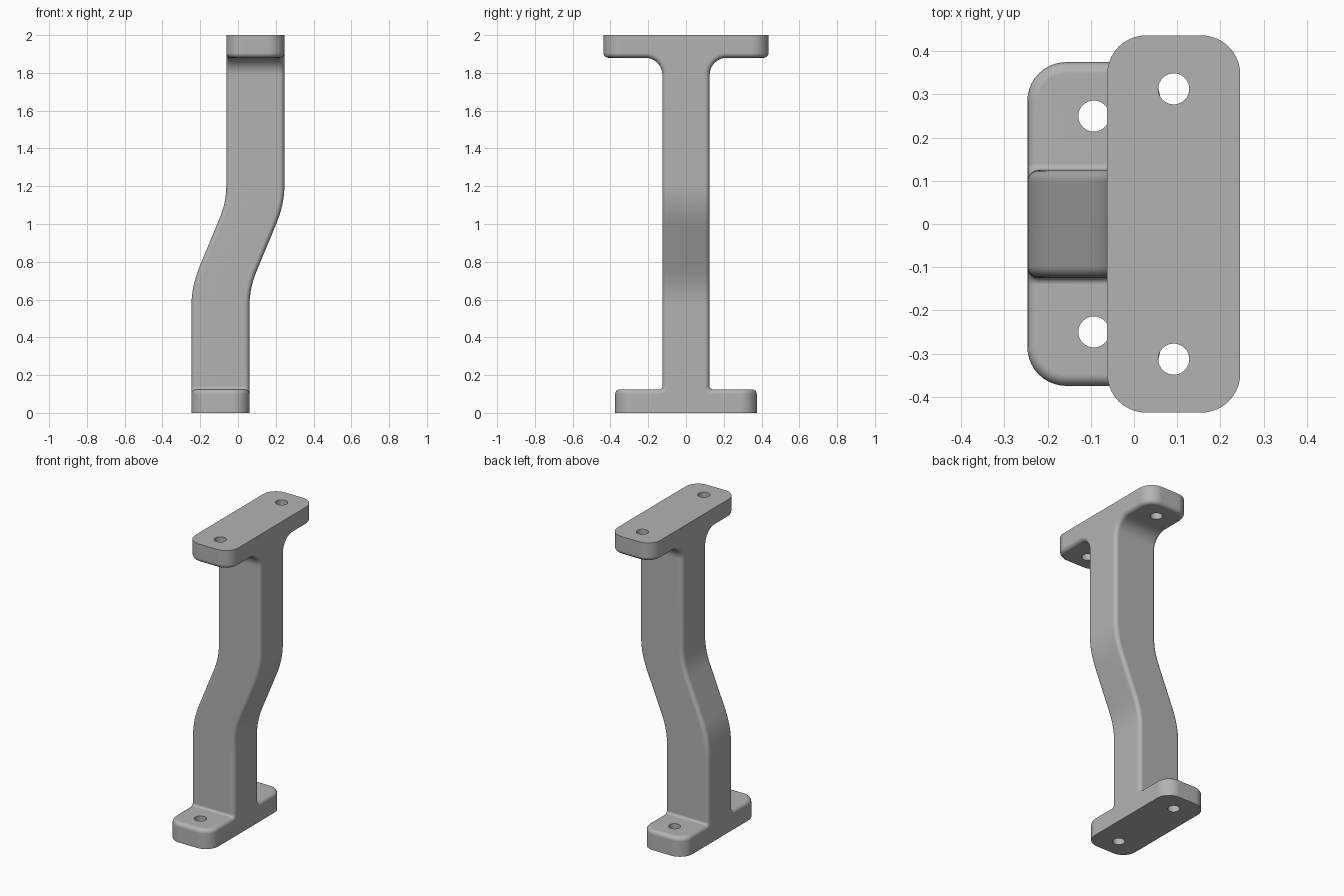
import bpy, bmesh
from math import sin, cos, pi, radians
from mathutils import Vector

if "Cube" in bpy.data.objects:
    bpy.data.objects.remove(bpy.data.objects["Cube"])

HALF_X = 0.153      # half depth of the straight post
POST_Y = 0.125      # half width of the post
FOOT = dict(y=0.375, z=0.125, fillet=0.015, x=-0.093, hole=0.25)
HEAD = dict(y=0.437, z=1.88, fillet=0.09, x=0.092, hole=0.313)

# Grey metal
metal = bpy.data.materials.new("Grey metal")
metal.use_nodes = True
metal.diffuse_color = (0.45, 0.45, 0.45, 1)
metal.node_tree.nodes["Principled BSDF"].inputs["Base Color"].default_value = metal.diffuse_color


def fillet(flange, side, steps=8):
    """Arc from the flange face to the post (side is +1 above, -1 below)."""
    r = flange["fillet"]
    cy, cz = POST_Y + r, flange["z"] + side * r
    return [(cy - r * sin(a), cz - side * r * cos(a))
            for a in (i * pi / 2 / steps for i in range(steps + 1))]


def ramp(z, a, b, c, d):
    """0 to 1 with a rounded start a-b, a straight b-c and a rounded end c-d."""
    total = (b - a) / 2 + (c - b) + (d - c) / 2
    if z <= a:
        return 0
    if z < b:
        return (z - a) ** 2 / (2 * (b - a)) / total
    if z < c:
        return ((b - a) / 2 + z - b) / total
    if z < d:
        return 1 - (d - z) ** 2 / (2 * (d - c)) / total
    return 1


# Outline of the two flanges and the post, extruded along x
half = [(FOOT["y"], 0), (FOOT["y"], FOOT["z"])] + fillet(FOOT, 1)
half += list(reversed(fillet(HEAD, -1))) + [(HEAD["y"], HEAD["z"]), (HEAD["y"], 2)]
outline = half + [(-y, z) for y, z in reversed(half)]
bm = bmesh.new()
face = bm.faces.new([bm.verts.new((-HALF_X, y, z)) for y, z in outline])
grown = bmesh.ops.extrude_face_region(bm, geom=[face])["geom"]
bmesh.ops.translate(bm, vec=(2 * HALF_X, 0, 0),
                    verts=[g for g in grown if isinstance(g, bmesh.types.BMVert)])
bmesh.ops.recalc_face_normals(bm, faces=bm.faces)


def bevel(edges, width, segments):
    bmesh.ops.bevel(bm, geom=edges, offset=width, offset_type='OFFSET', segments=segments,
                    profile=0.5, affect='EDGES', clamp_overlap=False)


# Round flange corners in plan, then soften the remaining outer edges
bevel([e for e in bm.edges
       if all(abs(v.co.y) > 0.3 for v in e.verts)
       and abs(e.verts[0].co.z - e.verts[1].co.z) > 0.05], 0.09, 10)
bevel([e for e in bm.edges
       if e.calc_face_angle(0) > radians(40)
       and not all(v.co.z < 0.001 for v in e.verts)
       and not all(v.co.z > 1.999 for v in e.verts)], 0.026, 4)

# Slice the post and shift it sideways into its double bend
for i in range(27):
    bmesh.ops.bisect_plane(bm, geom=bm.verts[:] + bm.edges[:] + bm.faces[:],
                           plane_co=(0, 0, 0.55 + i * 0.025), plane_no=(0, 0, 1))
for v in bm.verts:
    left = -0.247 + 0.185 * ramp(v.co.z, 0.56, 0.78, 1.03, 1.2)
    right = 0.061 + 0.185 * ramp(v.co.z, 0.57, 0.75, 1.0, 1.21)
    t = (v.co.x + HALF_X) / (2 * HALF_X)
    v.co.x = left + (right - left) * t

mesh = bpy.data.meshes.new("bracket_post")
bm.to_mesh(mesh)
bm.free()
post = bpy.data.objects.new("bracket_post", mesh)
bpy.context.collection.objects.link(post)
mesh.materials.append(metal)
bpy.context.view_layer.objects.active = post

# Bolt holes through both flanges
for flange, z in ((FOOT, 0.06), (HEAD, 1.94)):
    for side in (-1, 1):
        bpy.ops.mesh.primitive_cylinder_add(vertices=32, radius=0.036, depth=0.3,
                                            location=(flange["x"], side * flange["hole"], z))
        cutter = bpy.context.object
        cutter.name = "bolt_hole_cutter"
        cutter.hide_render = True
        cutter.data.materials.append(metal)
        bpy.context.view_layer.objects.active = post
        cut = post.modifiers.new("bolt_hole", 'BOOLEAN')
        cut.operation, cut.solver, cut.object = 'DIFFERENCE', 'EXACT', cutter
        bpy.ops.object.modifier_apply(modifier=cut.name)
        bpy.data.objects.remove(cutter)

# Smooth shading with crisp flange faces
post.select_set(True)
bpy.ops.object.shade_smooth_by_angle(angle=radians(30))
weighted = post.modifiers.new("weighted_normals", 'WEIGHTED_NORMAL')
weighted.keep_sharp = True
